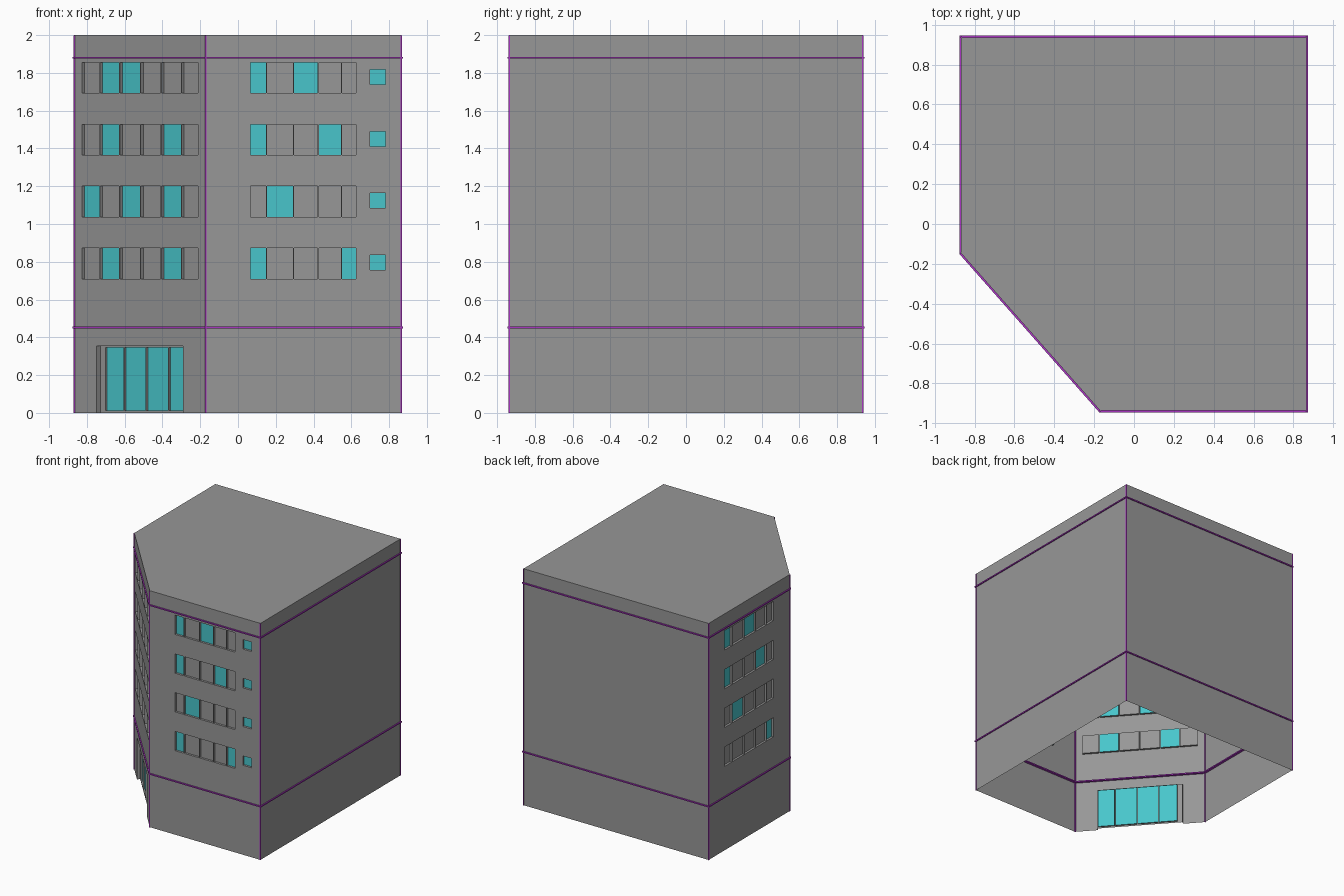
import bpy
import bmesh
from mathutils import Vector

cube = bpy.data.objects.get("Cube")
if cube:
    bpy.data.objects.remove(cube, do_unlink=True)


def make_material(name, rgb):
    mat = bpy.data.materials.new(name)
    mat.use_nodes = True
    mat.diffuse_color = (*rgb, 1)
    mat.node_tree.nodes["Principled BSDF"].inputs["Base Color"].default_value = (*rgb, 1)
    return mat


GREY = make_material("wall_grey", (0.31, 0.31, 0.31))
CYAN = make_material("lit_glass_cyan", (0.065, 0.56, 0.6))
PURPLE = make_material("trim_purple", (0.4, 0.035, 0.54))

HEIGHT = 2.0
RECESS = 0.018
MULLION = 0.006
ROW_HEIGHT = 0.163
ROWS = [1.693, 1.365, 1.038, 0.71]

# Footprint corners, counter-clockwise from the back of the right-hand wall
CORNERS = [Vector(c) for c in ((-0.867, 0.936), (-0.867, -0.147), (-0.17, -0.936),
                               (0.865, -0.936), (0.865, 0.936))]


def outward(a, b):
    d = (b - a).normalized()
    return Vector((d.y, -d.x))


def finish(bm, name, mats):
    bmesh.ops.remove_doubles(bm, verts=bm.verts, dist=0.0001)
    mesh = bpy.data.meshes.new(name)
    bm.to_mesh(mesh)
    bm.free()
    for mat in mats:
        mesh.materials.append(mat)
    obj = bpy.data.objects.new(name, mesh)
    bpy.context.collection.objects.link(obj)
    return obj


def facade(name, a, b, openings):
    """Wall sheet from a to b; each opening (u0, u1, z0, z1, depth, lit) is sunk in."""
    length = (b - a).length
    d, n = (b - a).normalized(), outward(a, b)
    us = sorted({0, length, *(u for o in openings for u in o[:2])})
    zs = sorted({0, HEIGHT, *(z for o in openings for z in o[2:4])})
    bm = bmesh.new()

    def quad(points, lit=0):
        verts = []
        for u, z, depth in points:
            p = a + d * u - n * depth
            verts.append(bm.verts.new((p.x, p.y, z)))
        bm.faces.new(verts).material_index = lit

    def cell(i, j):
        if not (0 <= i < len(us) - 1 and 0 <= j < len(zs) - 1):
            return 0, 0
        u, z = (us[i] + us[i + 1]) / 2, (zs[j] + zs[j + 1]) / 2
        found = (0, 0)
        for u0, u1, z0, z1, depth, lit in openings:
            if u0 < u < u1 and z0 < z < z1:
                found = (depth, lit)
        return found

    for i in range(len(us) - 1):
        for j in range(len(zs) - 1):
            u0, u1, z0, z1 = us[i], us[i + 1], zs[j], zs[j + 1]
            depth, lit = cell(i, j)
            quad([(u0, z0, depth), (u1, z0, depth), (u1, z1, depth), (u0, z1, depth)], lit)
            # Reveals where the neighbouring cell has another depth
            side, above = cell(i + 1, j)[0], cell(i, j + 1)[0]
            if side != depth:
                quad([(u1, z0, depth), (u1, z0, side), (u1, z1, side), (u1, z1, depth)])
            if above != depth:
                quad([(u0, z1, depth), (u1, z1, depth), (u1, z1, above), (u0, z1, above)])
    return finish(bm, name, [GREY, CYAN])


def window_rows(edges, lit_rows):
    """Four rows of panes between the given edges, some of them lit."""
    return [(u0, u1 - MULLION, z, z + ROW_HEIGHT, RECESS, int(k in lit))
            for z, lit in zip(ROWS, lit_rows)
            for k, (u0, u1) in enumerate(zip(edges, edges[1:]))]


# Front wall: pane rows plus a small square window per floor
front_x = [0.066, 0.153, 0.296, 0.428, 0.55, 0.632]
front_u = [x - CORNERS[2].x for x in front_x]
front = window_rows(front_u, [(0, 2), (0, 3), (1,), (0, 4)])
front += [(0.87, 0.952, z + 0.046, z + 0.126, RECESS, 1) for z in ROWS]

# Right-hand wall: the same rhythm of panes, stretched
side_u = [0.215 + (u - front_u[0]) * 1.16 for u in front_u]
side = window_rows(side_u, [(0, 2), (0, 3), (1,), (4,)])

# Angled corner wall: pane rows and a sunken entrance with four glass panels
chamfer_run = (CORNERS[2] - CORNERS[1]).length / (CORNERS[2].x - CORNERS[1].x)


def along_chamfer(xs):
    return [(x - CORNERS[1].x) * chamfer_run for x in xs]


corner = window_rows(along_chamfer([-0.827, -0.73, -0.626, -0.515, -0.405, -0.299, -0.207]),
                     [(1, 2), (1, 4), (0, 2, 4), (1, 4)])
door = along_chamfer([-0.748, -0.72, -0.62, -0.505, -0.385, -0.292])
corner.append((door[0], door[-1], 0, 0.355, 0.025, 0))
for u0, u1 in zip(door[1:], door[2:]):
    corner.append((u0, u1 - MULLION, 0.012, 0.345, 0.037, 1))

names = ["right_wall", "corner_wall", "front_wall", "left_wall", "back_wall"]
for k, (name, holes) in enumerate(zip(names, [side, corner, front, [], []])):
    facade(name, CORNERS[k], CORNERS[(k + 1) % 5], holes)

# Flat roof
bm = bmesh.new()
bm.faces.new([bm.verts.new((c.x, c.y, HEIGHT)) for c in CORNERS])
finish(bm, "roof", [GREY])


def offset_corner(k, amount):
    n1 = outward(CORNERS[k - 1], CORNERS[k])
    n2 = outward(CORNERS[k], CORNERS[(k + 1) % 5])
    return CORNERS[k] + (n1 + n2) / (1 + n1.dot(n2)) * amount


# Horizontal trim bands running round the building
for name, z in (("lower_band", 0.453), ("upper_band", 1.88)):
    bm = bmesh.new()
    loops = []
    for k in range(5):
        loops.append([bm.verts.new((*offset_corner(k, o), z + h))
                      for o, h in ((0.009, -0.005), (0.009, 0.005), (-0.02, 0.005), (-0.02, -0.005))])
    for k in range(5):
        here, there = loops[k], loops[(k + 1) % 5]
        for s in range(4):
            t = (s + 1) % 4
            bm.faces.new((here[s], there[s], there[t], here[t]))
    bmesh.ops.recalc_face_normals(bm, faces=bm.faces)
    finish(bm, name, [PURPLE])

# Thin vertical trim on each corner
for k, c in enumerate(CORNERS):
    bm = bmesh.new()
    bmesh.ops.create_cube(bm, size=1)
    bmesh.ops.scale(bm, verts=bm.verts, vec=(0.008, 0.008, HEIGHT - 0.002))
    bmesh.ops.translate(bm, verts=bm.verts, vec=(c.x, c.y, HEIGHT / 2 - 0.001))
    finish(bm, f"corner_trim_{k + 1}", [PURPLE])
